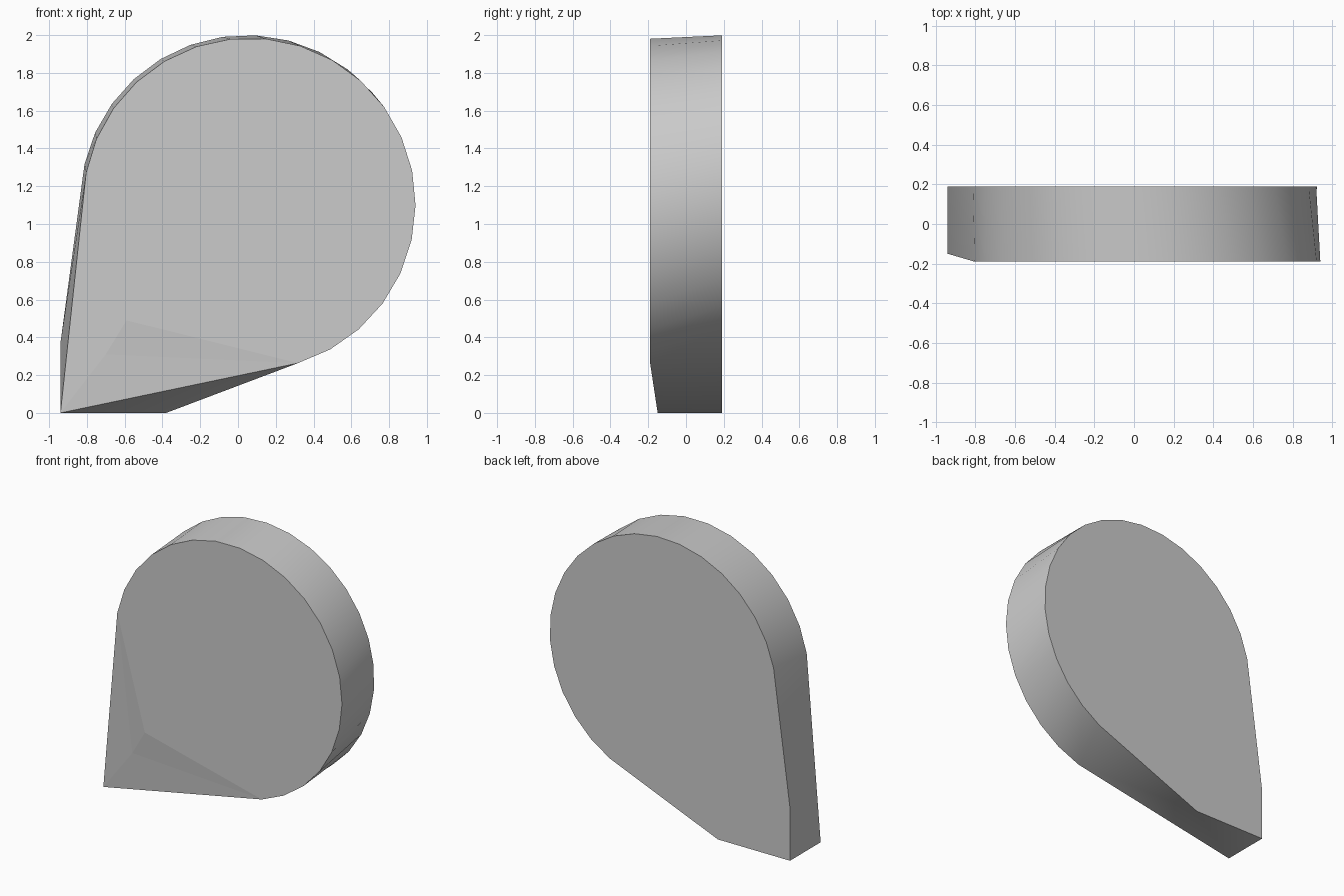
import bpy
import bmesh
from math import cos, sin, radians

cube = bpy.data.objects.get("Cube")
if cube:
    bpy.data.objects.remove(cube, do_unlink=True)

STEPS = 20
FRONT, BACK = -0.19, 0.19


def flat_material(name, colour):
    mat = bpy.data.materials.new(name)
    mat.use_nodes = True
    mat.diffuse_color = colour
    mat.node_tree.nodes["Principled BSDF"].inputs["Base Color"].default_value = colour
    return mat


def arc(bm, centre, radius, start, end, y):
    """Row of vertices along a circular arc in the upright plane at depth y."""
    row = []
    for i in range(STEPS + 1):
        angle = radians(start + (end - start) * i / STEPS)
        x = centre[0] + radius * cos(angle)
        z = centre[1] + radius * sin(angle)
        row.append(bm.verts.new((x, y, z)))
    return row


bm = bmesh.new()

# Rounded part of the front and back outlines
front = arc(bm, (0.06, 1.105), 0.88, -73, 169, FRONT)
back = arc(bm, (0.045, 1.12), 0.88, -62, 167, BACK)

# Pointed lower corner
tip = bm.verts.new((-0.94, -0.15, 0))
corner_side = bm.verts.new((-0.94, BACK, 0.37))
corner = bm.verts.new((-0.94, BACK, 0))
corner_base = bm.verts.new((-0.38, BACK, 0))
ridge = bm.verts.new((-0.59, FRONT, 0.49))
crease = bm.verts.new((-0.70, -0.172, 0.31))

# Smooth rim, with the triangles that lead into the point
rim = [(front[i], back[i], back[i + 1], front[i + 1]) for i in range(STEPS)]
rim += [
    (front[-1], back[-1], corner_side),
    (front[-1], corner_side, tip),
    (tip, corner_side, corner),
    (tip, corner, corner_base),
    (tip, corner_base, front[0]),
    (front[0], corner_base, back[0]),
]
for verts in rim:
    bm.faces.new(verts).smooth = True

# Flat back, flat front and the shallow facets near the tip
caps = [
    back + [corner_side, corner, corner_base],
    front + [ridge],
    (ridge, front[-1], crease),
    (crease, front[-1], tip),
    (crease, tip, front[0]),
    (ridge, crease, front[0]),
]
for verts in caps:
    bm.faces.new(verts).smooth = False

# Keep the outline and corner creases crisp
bmesh.ops.recalc_face_normals(bm, faces=bm.faces[:])
for edge in bm.edges:
    edge.smooth = edge.calc_face_angle(0) < radians(30)

mesh = bpy.data.meshes.new("teardrop_block")
bm.to_mesh(mesh)
bm.free()
mesh.materials.append(flat_material("plain grey", (0.6, 0.6, 0.6, 1)))
block = bpy.data.objects.new("teardrop_block", mesh)
bpy.context.collection.objects.link(block)
